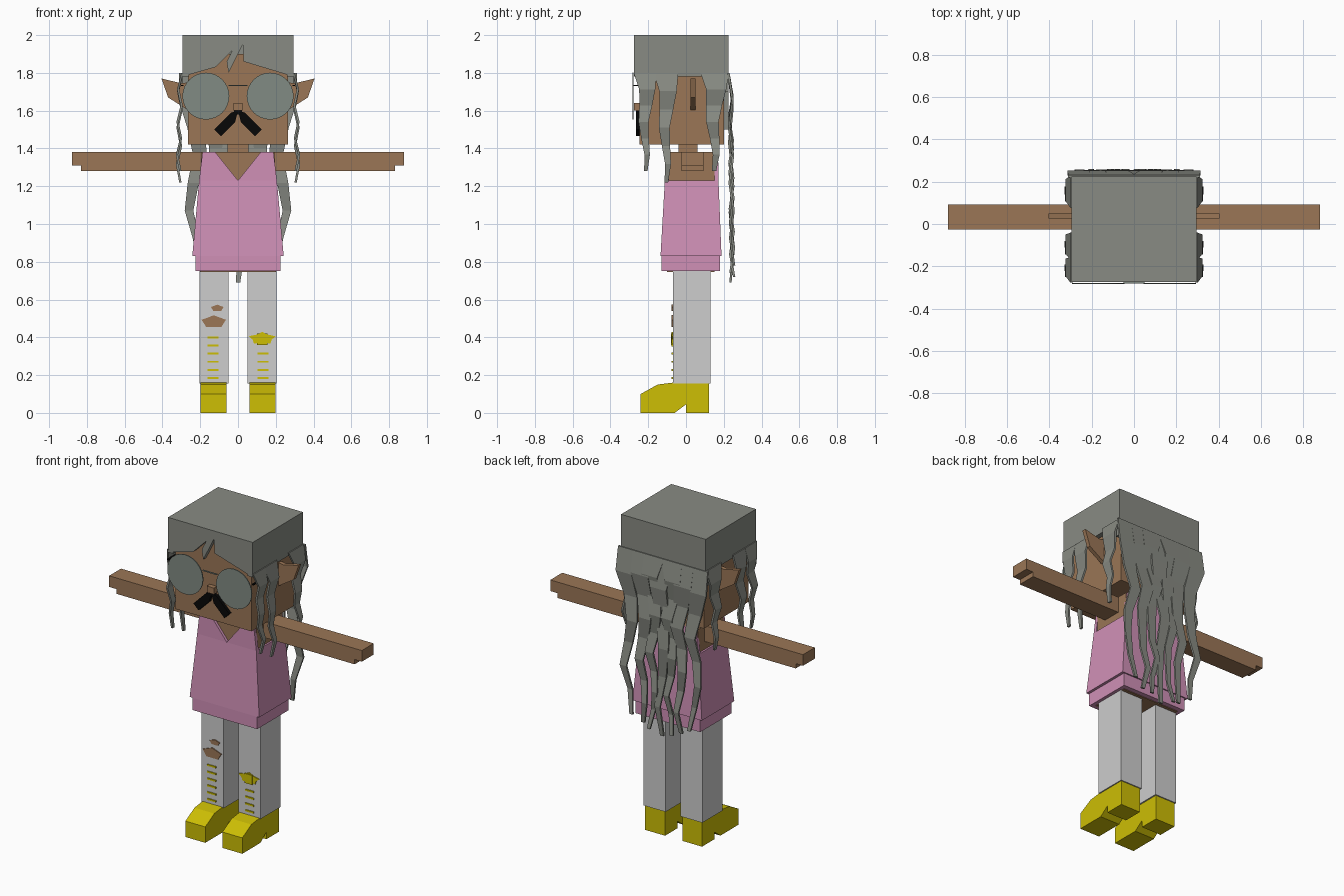
import bpy, bmesh, math

default_cube = bpy.data.objects.get("Cube")
if default_cube:
    bpy.data.objects.remove(default_cube, do_unlink=True)


def material(name, *display_colour):
    colour = [channel ** 2.2 for channel in display_colour] + [1]
    mat = bpy.data.materials.new(name)
    mat.use_nodes = True
    mat.diffuse_color = colour
    mat.node_tree.nodes["Principled BSDF"].inputs["Base Color"].default_value = colour
    return mat


hair = material("grey hair", .53, .54, .51)
glass = material("grey lens", .5, .54, .51)
skin = material("brown skin", .6, .46, .34)
pink = material("pink cloth", .81, .56, .71)
cloth = material("pale grey cloth", .8, .8, .8)
yellow = material("yellow", .8, .74, .05)
black = material("black", .06, .06, .06)


def finish(name, bm, mat, paired):
    bmesh.ops.recalc_face_normals(bm, faces=bm.faces)
    mesh = bpy.data.meshes.new(name)
    bm.to_mesh(mesh)
    bm.free()
    mesh.materials.append(mat)
    part = bpy.data.objects.new(name, mesh)
    bpy.context.collection.objects.link(part)
    if paired:
        mirror = part.modifiers.new("other side", "MIRROR")
        mirror.use_mirror_merge = False


def loft(name, rings, mat, paired=False):
    """Skin equal-length rings of points and cap both ends."""
    bm = bmesh.new()
    loops = [[bm.verts.new(point) for point in ring] for ring in rings]
    for lower, upper in zip(loops, loops[1:]):
        for i in range(len(lower)):
            bm.faces.new((lower[i - 1], lower[i], upper[i], upper[i - 1]))
    bm.faces.new(loops[0])
    bm.faces.new(loops[-1])
    finish(name, bm, mat, paired)


def level(half, front, back, z, centre=0):
    left, right = centre - half, centre + half
    return [(left, front, z), (right, front, z), (right, back, z), (left, back, z)]


def block(name, half, front, back, bottom, top, mat, centre=0, paired=False):
    rings = [level(half, front, back, z, centre) for z in (bottom, top)]
    loft(name, rings, mat, paired)


def front_plate(name, outline, front, back, mat, paired=False):
    loft(name, [[(x, y, z) for x, z in outline] for y in (front, back)], mat, paired)


def side_plate(name, outline, inner, outer, mat):
    loft(name, [[(x, y, z) for y, z in outline] for x in (inner, outer)], mat, True)


def patch(name, centre, height, half, rise, mat, points=10, rough=.8):
    """Ragged painted patch on the front of a trouser leg."""
    outline = []
    for i in range(points):
        angle = math.tau * (i + .5) / points
        reach = rough if i % 2 else 1
        outline.append((centre + half * reach * math.cos(angle),
                        height + rise * reach * math.sin(angle)))
    front_plate(name, outline, leg_front - thin, leg_front, mat)


def on_side(across, out, z):
    return cap_half + out, across, z


def on_back(across, out, z):
    return across, cap_back + out, z


def lock(name, place, across, width, tip, swing, paired=True, steps=6):
    """Zigzag lock of hair that tapers from the cap down to its tip."""
    rings = []
    for i in range(steps + 1):
        t = i / steps
        half = width * (1 - .85 * t ** .6) / 2
        sway = swing * math.sin(i * math.pi / 2 + across)
        out = wave * (i % 2) + wave * t / 2
        z = lock_top + (tip - lock_top) * t
        corners = ((-half, -thin), (half, -thin), (half, thin), (-half, thin))
        rings.append([place(across + sway + du, out + dn, z) for du, dn in corners])
    loft(name, rings, hair, paired)


# Shared measurements
thin = .006
wave = .02
cap_half, cap_front, cap_back, cap_top = .295, -.275, .225, 2
cap_edge, lock_top = 1.78, 1.8
face = -.245
leg_front, leg_back, leg_centre, leg_half = -.07, .13, .128, .077
hem_top, waist_top, shoulder = .83, 1.23, 1.38

# Head and neck
block("head", .265, face, .2, 1.42, 1.9, skin)
block("neck", .055, -.04, .06, shoulder - wave, 1.43, skin)
block("nose", .025, cap_front, face, 1.6, 1.64, skin)
block("nose_shadow", .02, face - wave, face, 1.58, 1.6, black)

# Hair cap: crown, jagged fringe, sides and back
block("hair_crown", cap_half, cap_front, cap_back, 1.95, cap_top, hair)
fringe = [(-cap_half, cap_top), (-cap_half, cap_edge), (-.12, 1.83), (-.03, 1.92),
          (-.06, 1.86), (-.05, 1.8), (.025, 1.95), (.03, 1.86), (cap_half, cap_edge),
          (cap_half, cap_top)]
front_plate("hair_fringe", fringe, cap_front, face, hair)
cap_side = [(cap_front, cap_top), (cap_back, cap_top), (cap_back, cap_edge), (cap_front, cap_edge)]
side_plate("hair_sides", cap_side, .26, cap_half, hair)
block("hair_back", cap_half, .19, cap_back, 1.7, cap_top, hair)
block("hair_back_underlayer", .22, .2, cap_back, 1.5, 1.7, hair)

# Side locks
lock("front_locks", on_side, -.215, .12, 1.28, wave / 2)
lock("middle_locks", on_side, -.105, .13, 1.22, wave / 2)
lock("rear_locks", on_side, .15, .15, 1.28, wave / 2)

# Long back locks
lock("outer_back_locks", on_back, .23, .15, .78, .03, steps=7)
lock("inner_back_locks", on_back, .13, .16, .74, wave, steps=8)
lock("near_centre_locks", on_back, .06, .14, .72, wave, steps=9)
lock("centre_lock", on_back, 0, .16, .69, wave, paired=False)

# Pointed ears
ear = [(.26, 1.75), (.3, 1.745), (.405, 1.77), (.37, 1.67), (.26, 1.6)]
front_plate("ears", ear, .025, .05, skin, paired=True)

# Spectacles
bm = bmesh.new()
bmesh.ops.create_cone(bm, cap_ends=True, segments=32, radius1=.124, radius2=.124, depth=thin)
for vert in bm.verts:
    x, y, z = vert.co
    vert.co = x + .17, cap_front - thin + z, 1.677 + y
finish("lenses", bm, glass, paired=True)
block("glasses_bridge", .05, cap_front - thin, cap_front, 1.73, 1.737, glass)
block("glasses_arms", thin, cap_front, -.2, 1.73, 1.737, black, centre=cap_half, paired=True)

# Moustache
moustache = [(0, 1.6), (.035, 1.59), (.125, 1.5), (.09, 1.465), (.015, 1.54)]
front_plate("moustache", moustache, face - wave, face, black, paired=True)

# Arms with a notch under the fingertips
arm = [(.18, 1.28), (.83, 1.28), (.83, 1.31), (.88, 1.31), (.88, shoulder), (.18, shoulder)]
front_plate("arms", arm, -.025, .093, skin, paired=True)

# Torso and sleeveless flared top with a V neck
block("torso", .195, -.095, .16, hem_top, shoulder, skin)
loft("top_body", [level(.242, -.135, .188, hem_top), level(.206, -.112, .172, waist_top)], pink)
chest = [(0, waist_top), (.206, waist_top), (.188, shoulder), (.12, shoulder)]
front_plate("top_straps", chest, -.112, -.09, pink, paired=True)
loft("top_back", [level(.206, .15, .172, waist_top), level(.188, .15, .17, shoulder)], pink)
block("top_hem", .225, -.13, .18, .75, hem_top, pink)
block("torso_underside", .2, -.1, .15, .746, .75, skin)

# Trouser legs and heeled shoes
block("legs", leg_half, leg_front, leg_back, .155, .78, cloth, centre=leg_centre, paired=True)
shoe = [(-.24, 0), (-.06, 0), (0, .045), (0, 0), (.123, 0), (.123, .16),
        (leg_front, .16), (-.15, .15), (-.24, .1)]
side_plate("shoes", shoe, .06, .198, yellow)

# Painted stripes, ripped knee and bow
for row in range(6):
    z = .18 + row * .043
    for side in (-1, 1):
        if side < 0 or row < 4:
            block("trouser_stripe", .03, leg_front - thin, leg_front, z, z + .01, yellow,
                  centre=side * .132)
patch("knee_rip", -leg_centre, .482, .068, .035, skin)
patch("upper_rip", -.11, .555, .036, .018, skin)
patch("bow", leg_centre, .395, .075, .034, yellow, rough=.7)
block("bow_knot", .027, leg_front - .01, leg_front, .36, .42, yellow, centre=leg_centre)
